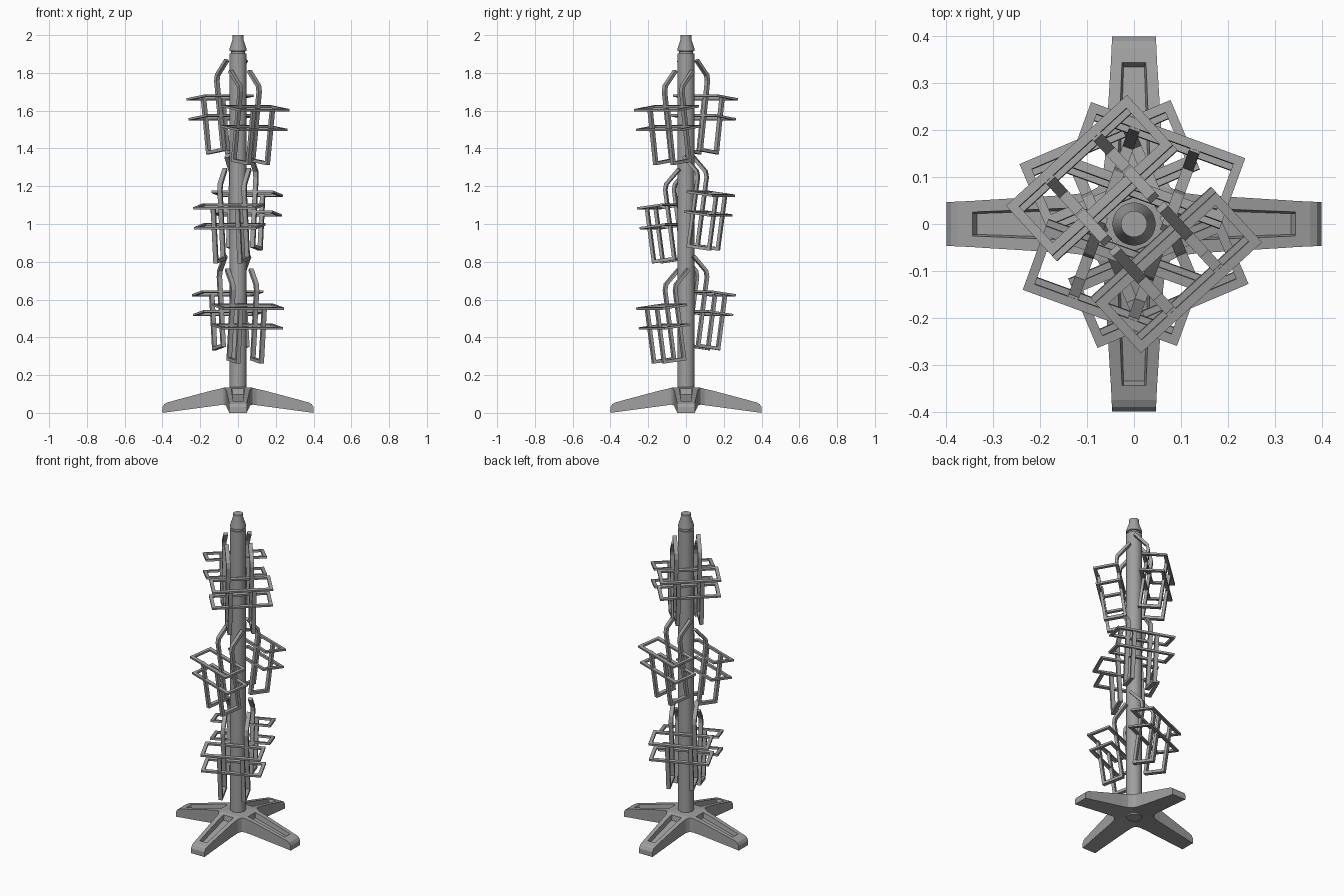
import bpy, bmesh, math
from mathutils import Matrix, Vector

cube = bpy.data.objects.get("Cube")
if cube:
    bpy.data.objects.remove(cube, do_unlink=True)

grey = bpy.data.materials.new("matte_grey")
grey.use_nodes = True
colour = (0.35, 0.35, 0.35, 1)
grey.diffuse_color = colour
grey.node_tree.nodes["Principled BSDF"].inputs["Base Color"].default_value = colour


def finish(bm, name, smooth=False):
    bmesh.ops.recalc_face_normals(bm, faces=bm.faces)
    mesh = bpy.data.meshes.new(name)
    bm.to_mesh(mesh)
    bm.free()
    mesh.materials.append(grey)
    obj = bpy.data.objects.new(name, mesh)
    bpy.context.collection.objects.link(obj)
    if smooth:
        bpy.ops.object.select_all(action='DESELECT')
        obj.select_set(True)
        bpy.context.view_layer.objects.active = obj
        bpy.ops.object.shade_smooth_by_angle(angle=math.radians(35))
    return obj


def skin(bm, rings, closed):
    """Bridge rings of vertices with quads, looping or capped at the ends."""
    n = len(rings[0])
    pairs = list(zip(rings, rings[1:] + rings[:1])) if closed else list(zip(rings, rings[1:]))
    for a, b in pairs:
        for i in range(n):
            j = (i + 1) % n
            bm.faces.new((a[i], a[j], b[j], b[i]))
    if not closed:
        bm.faces.new(rings[0])
        bm.faces.new(rings[-1])


def ribbon(bm, path, thick, depth, place, closed=False):
    """Mitred flat bar along a 2D path, extruded across it by depth."""
    pts = [Vector(p) for p in path]
    rings = []
    for i, p in enumerate(pts):
        before = (p - pts[i - 1]).normalized() if closed or i else None
        after = (pts[(i + 1) % len(pts)] - p).normalized() if closed or i < len(pts) - 1 else None
        before, after = before or after, after or before
        n1, n2 = Vector((-before.y, before.x)), Vector((-after.y, after.x))
        side = (n1 + n2) / (1 + n1.dot(n2)) * thick / 2
        corners = ((p - side, -1), (p + side, -1), (p + side, 1), (p - side, 1))
        rings.append([bm.verts.new(place(q.x, q.y, s * depth / 2)) for q, s in corners])
    skin(bm, rings, closed)


def lathe(name, profile, sides=32):
    bm = bmesh.new()
    rings = [[bm.verts.new((r * math.cos(2 * math.pi * i / sides),
                            r * math.sin(2 * math.pi * i / sides), z))
              for i in range(sides)] for r, z in profile]
    skin(bm, rings, False)
    return finish(bm, name, smooth=True)


# Centre pole and finial
lathe("pole", [(0.045, 0.04), (0.045, 1.902)])
lathe("finial", [(0.037, 1.9), (0.037, 1.914), (0.046, 1.917), (0.046, 1.926),
                 (0.028, 1.98), (0.028, 2.0)])


# Four-legged base: stations of distance, half width, top, pocket half width, depth
stations = [(0.03, 0.03, 0.137, 0.02, 0), (0.078, 0.078, 0.133, 0.036, 0),
            (0.095, 0.069, 0.128, 0.036, 0), (0.1, 0.067, 0.127, 0.035, 0.03),
            (0.14, 0.062, 0.118, 0.034, 0.03), (0.335, 0.05, 0.066, 0.026, 0.025),
            (0.345, 0.049, 0.063, 0.026, 0), (0.375, 0.048, 0.055, 0.02, 0),
            (0.39, 0.047, 0.047, 0.02, 0), (0.4, 0.047, 0.03, 0.02, 0)]
bm = bmesh.new()
for k in range(4):
    turn = Matrix.Rotation(k * math.pi / 2, 3, 'Z')
    rings = []
    for x, half, top, pocket, depth in stations:
        bottom = 0.05 * (0.4 - x) / 0.37
        section = [(-half, bottom), (-half, top), (-pocket, top), (-pocket * 0.85, top - depth)]
        section += [(-y, z) for y, z in reversed(section)]
        rings.append([bm.verts.new(turn @ Vector((x, y, z))) for y, z in section])
    skin(bm, rings, False)
bmesh.ops.dissolve_degenerate(bm, edges=bm.edges, dist=0.0001)
finish(bm, "base_legs")


# Wire baskets: two rectangular hoops on a pair of hooked side frames
def basket(name, angle, height):
    pose = (Matrix.Rotation(math.radians(angle), 4, 'Z')
            @ Matrix.Translation((0.14, 0, height))
            @ Matrix.Rotation(math.radians(8), 4, 'Y'))
    bm = bmesh.new()
    a, b = 0.063, 0.165
    hoop = [(-a, -b), (a, -b), (a, b), (-a, b)]
    for level in (0, -0.106):
        ribbon(bm, hoop, 0.02, 0.012,
               lambda u, v, d: pose @ Vector((u, v, level + d)), closed=True)
    frame = [(-0.152, 0.178), (-0.07, 0.11), (-0.06, 0.08),
             (-0.06, -0.287), (0.056, -0.287), (0.056, 0.004)]
    for side in (-0.068, 0.068):
        ribbon(bm, frame, 0.017, 0.024,
               lambda u, w, d: pose @ Vector((u, side + d, w)))
    finish(bm, name)


tiers = [("lower", 113, 0.633, 0.562), ("middle", 70, 1.16, 1.093), ("upper", 132.5, 1.67, 1.613)]
for tier, angle, high, low in tiers:
    basket(tier + "_back_basket", angle, high)
    basket(tier + "_front_basket", angle + 180, low)
